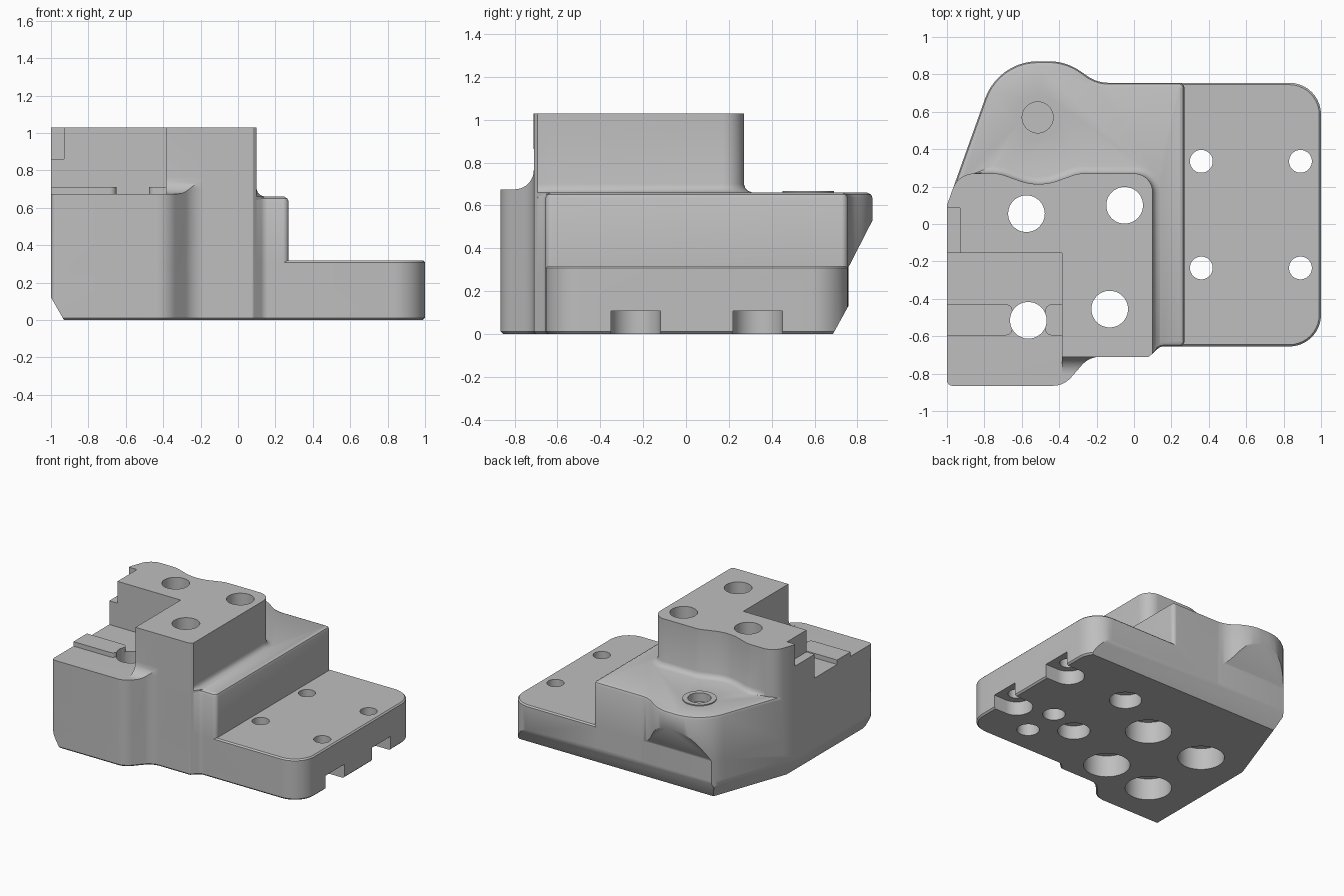
import bpy
import bmesh
import math
from mathutils import Vector, Matrix

if "Cube" in bpy.data.objects:
    bpy.data.objects.remove(bpy.data.objects["Cube"])

gray = bpy.data.materials.new("cast gray")
gray.use_nodes = True
GRAY = (0.52, 0.52, 0.52, 1)
gray.diffuse_color = GRAY
gray.node_tree.nodes["Principled BSDF"].inputs["Base Color"].default_value = GRAY


def rounded(corners, steps=10):
    """Closed outline with each corner (x, y, radius) rounded to an arc."""
    out = []
    for i, (x, y, r) in enumerate(corners):
        p = Vector((x, y))
        a = (Vector(corners[i - 1][:2]) - p).normalized()
        b = (Vector(corners[(i + 1) % len(corners)][:2]) - p).normalized()
        if r == 0:
            out.append(p)
            continue
        half = a.angle(b) / 2
        center = p + (a + b).normalized() * (r / math.sin(half))
        start = p + a * (r / math.tan(half)) - center
        end = p + b * (r / math.tan(half)) - center
        sweep = end.angle_signed(start)
        for k in range(steps + 1):
            out.append(center + Matrix.Rotation(sweep * k / steps, 2) @ start)
    return out


def make_object(name, bm):
    bmesh.ops.recalc_face_normals(bm, faces=bm.faces)
    mesh = bpy.data.meshes.new(name)
    bm.to_mesh(mesh)
    bm.free()
    mesh.materials.append(gray)
    obj = bpy.data.objects.new(name, mesh)
    bpy.context.scene.collection.objects.link(obj)
    return obj


def loft(name, outline, layers, mask=lambda p: True):
    """Stack an outline through (height, outward offset) layers."""
    n = len(outline)
    bm = bmesh.new()
    rings = []
    for z, off in layers:
        ring = []
        for i, p in enumerate(outline):
            t = (outline[(i + 1) % n] - outline[i - 1]).normalized()
            q = p + Vector((t.y, -t.x)) * off if mask(p) else p
            ring.append(bm.verts.new((q.x, q.y, z)))
        rings.append(ring)
    for lo, hi in zip(rings, rings[1:]):
        for i in range(n):
            j = (i + 1) % n
            bm.faces.new((lo[i], lo[j], hi[j], hi[i]))
    bm.faces.new(rings[0][::-1])
    bm.faces.new(rings[-1])
    return make_object(name, bm)


def box(name, x0, x1, y0, y1, z0, z1):
    pts = [Vector(p) for p in ((x0, y0), (x1, y0), (x1, y1), (x0, y1))]
    return loft(name, pts, [(z0, 0), (z1, 0)])


def cylinder(name, x, y, r, z0, z1):
    bm = bmesh.new()
    place = Matrix.Translation((x, y, (z0 + z1) / 2))
    bmesh.ops.create_cone(bm, cap_ends=True, segments=48, radius1=r, radius2=r,
                          depth=z1 - z0, matrix=place)
    return make_object(name, bm)


def side_prism(name, profile, origin, along, outward, length=3):
    """Sweep a profile of (outward distance, height) along a direction."""
    bm = bmesh.new()
    o, d, w = Vector(origin), Vector(along).normalized(), Vector(outward).normalized()
    up = Vector((0, 0, 1))
    face = bm.faces.new([bm.verts.new(o - d * length / 2 + w * u + up * z)
                         for u, z in profile])
    grown = bmesh.ops.extrude_face_region(bm, geom=[face])["geom"]
    bmesh.ops.translate(bm, vec=d * length,
                        verts=[v for v in grown if isinstance(v, bmesh.types.BMVert)])
    return make_object(name, bm)


def combine(target, tool, operation):
    tool.hide_render = True
    mod = target.modifiers.new("combine", "BOOLEAN")
    mod.operation, mod.solver, mod.object = operation, "EXACT", tool
    bpy.context.view_layer.objects.active = target
    bpy.ops.object.modifier_apply(modifier=mod.name)
    bpy.data.objects.remove(tool)


# Outlines of the three levels, sharing their front and back curves
front = [(-1, -0.865, 0.03), (-0.375, -0.865, 0.13), (-0.24, -0.71, 0.13)]
step = [(0.08, -0.71, 0.02), (0.14, -0.655, 0.05)]
back = [(-0.2, 0.755, 0.2), (-0.36, 0.87, 0.3), (-0.725, 0.87, 0.3), (-1, 0.1, 0)]
plate_outline = rounded(front + step + [(1, -0.655, 0.17), (1, 0.755, 0.17)] + back)
middle_outline = rounded(front + step + [(0.27, -0.655, 0.03), (0.27, 0.755, 0.03)] + back)
tower_outline = rounded(front + [
    (0.08, -0.71, 0.01), (0.1, -0.692, 0), (0.1, -0.64, 0), (0.1, 0.27, 0.1),
    (-0.3, 0.27, 0.18), (-0.51, 0.195, 0.3), (-0.72, 0.27, 0.18),
    (-0.94, 0.27, 0.12), (-1, 0.1, 0)])

# Base plate, middle step and tower
block = loft("machined_block", plate_outline,
             [(0, -0.012), (0.012, 0), (0.308, 0), (0.318, -0.01)])
middle = loft("middle_step", middle_outline,
              [(0.15, 0), (0.635, 0), (0.651, -0.007), (0.66, -0.024)])
combine(block, middle, "UNION")
tower = loft("tower", tower_outline,
             [(0.2, 0), (0.64, 0), (0.641, 0.04), (0.66, 0.04), (0.669, 0.018),
              (0.682, 0.006), (0.7, 0), (1.03, 0)],
             mask=lambda p: p.x > -0.8 and p.y > -0.65 and (p.x > 0.09 or p.y > 0))
combine(block, tower, "UNION")

# Lowered front shelf and the corner notch
combine(block, box("shelf_cut", -1.2, -0.385, -1.2, -0.155, 0.675, 1.2), "DIFFERENCE")
combine(block, box("notch_cut", -1.2, -0.93, -0.3, 0.085, 0.86, 1.2), "DIFFERENCE")

# Front flare runs into the tower through a concave fillet
R = 0.09
arc = [(-0.8 + R * math.sin(a), 0.765 - R * math.cos(a))
       for a in (math.pi / 2 * k / 10 for k in range(11))]
flare = [(-1.1, 0.675)] + arc + [(-0.711, 1.2), (-1.1, 1.2)]
combine(block, side_prism("flare_cut", flare, (0, 0, 0), (1, 0, 0), (0, 1, 0)), "DIFFERENCE")

# Undercut of the back bulge together with the back chamfer
undercut = [(0.68, -0.01), (0.757, 0.13), (0.757, 0.31), (0.875, 0.54), (1.2, 0.54), (1.2, -0.01)]
combine(block, side_prism("undercut", undercut, (0, 0, 0), (1, 0, 0), (0, 1, 0)), "DIFFERENCE")

# Bottom chamfers on the left and slanted sides
chamfer = [(-0.075, -0.01), (0.005, 0.13), (0.3, 0.13), (0.3, -0.01)]
slant = Vector((0.275, 0.77, 0)).normalized()
for along, outward in (((0, 1, 0), (-1, 0, 0)), (slant, (-slant.y, slant.x, 0))):
    cut = side_prism("chamfer_cut", chamfer, (-1, 0.1, 0), along, outward)
    combine(block, cut, "DIFFERENCE")

# Shelf rib, broken around the bolt hole
for x0, x1, ends in ((-1, -0.65, (0, 0.035)), (-0.475, -0.38, (0.035, 0))):
    rib = rounded([(x0, -0.595, ends[0]), (x1, -0.595, ends[1]),
                   (x1, -0.43, ends[1]), (x0, -0.43, ends[0])])
    combine(block, loft("shelf_rib", rib, [(0.6, 0), (0.71, 0)]), "UNION")

# Dowel boss with a blind hole
combine(block, cylinder("boss", -0.515, 0.57, 0.12, 0.6, 0.668), "UNION")
combine(block, cylinder("boss_hole", -0.515, 0.57, 0.083, 0.6, 0.8), "DIFFERENCE")

# Counterbored bolt holes: large through the tower, small through the plate
big = [(-0.575, 0.055), (-0.05, 0.1), (-0.13, -0.455), (-0.565, -0.515)]
small = [(x, y) for x in (0.36, 0.89) for y in (0.335, -0.235)]
for spots, r, bore, depth in ((big, 0.098, 0.165, 0.17), (small, 0.061, 0.115, 0.108)):
    for x, y in spots:
        combine(block, cylinder("bolt_hole", x, y, r, -0.1, 1.2), "DIFFERENCE")
        combine(block, cylinder("counterbore", x, y, bore, -0.1, depth), "DIFFERENCE")

# Slots opening the outer counterbores to the left side
for y in (0.335, -0.235):
    slot = box("slot", 0.89, 1.2, y - 0.115, y + 0.115, -0.1, 0.108)
    combine(block, slot, "DIFFERENCE")

# Blind pin holes underneath
for x, y in ((0.62, -0.145), (0.62, -0.43)):
    combine(block, cylinder("pin_hole", x, y, 0.08, -0.1, 0.2), "DIFFERENCE")

# Smooth curves, crisp machined edges
bpy.ops.object.select_all(action="DESELECT")
block.select_set(True)
bpy.context.view_layer.objects.active = block
bpy.ops.object.shade_smooth_by_angle(angle=math.radians(30))
